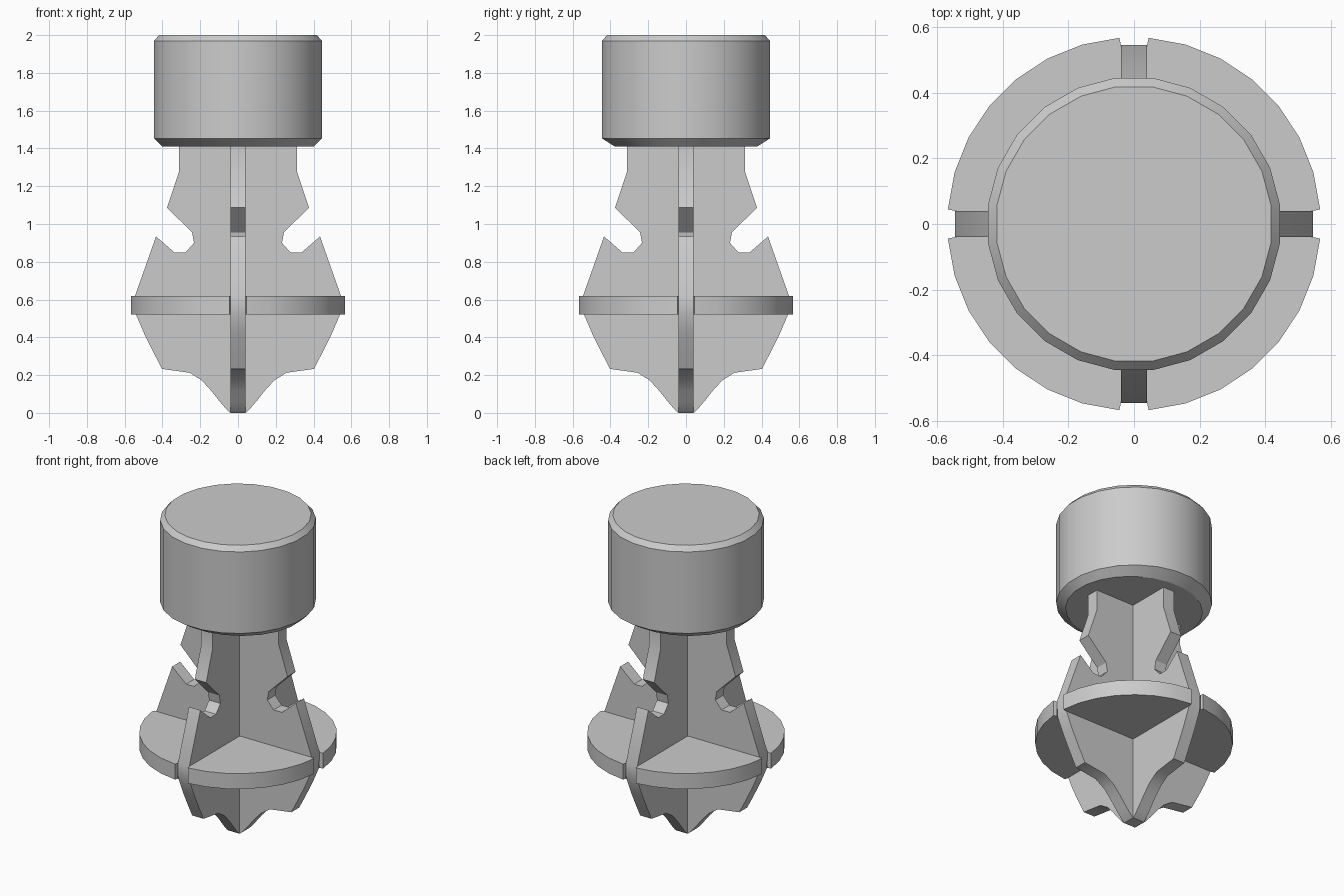
import bpy, bmesh
from math import sin, cos, pi, radians
from mathutils import Matrix

if "Cube" in bpy.data.objects:
    bpy.data.objects.remove(bpy.data.objects["Cube"])

T = 0.04  # half thickness of the fins


def finish(bm, name, angle=30):
    bmesh.ops.remove_doubles(bm, verts=bm.verts, dist=1e-5)
    bmesh.ops.recalc_face_normals(bm, faces=bm.faces)
    mesh = bpy.data.meshes.new(name)
    bm.to_mesh(mesh)
    bm.free()
    ob = bpy.data.objects.new(name, mesh)
    bpy.context.collection.objects.link(ob)
    bpy.ops.object.select_all(action='DESELECT')
    ob.select_set(True)
    bpy.context.view_layer.objects.active = ob
    bpy.ops.object.shade_smooth_by_angle(angle=radians(angle))
    return ob


def slab(bm, lower, upper, skip, turn):
    """Two matching outlines joined by side walls, turned by quarter turns."""
    m = Matrix.Rotation(turn * pi / 2, 4, 'Z')
    a, b = ([bm.verts.new(m @ Matrix.Translation(p).translation) for p in pts]
            for pts in (lower, upper))
    bm.faces.new(a[::-1])
    bm.faces.new(b)
    n = len(a)
    for i in range(n):
        if i not in skip:
            j = (i + 1) % n
            bm.faces.new((a[i], a[j], b[j], b[i]))


# Round cap with chamfered rims (rx, ry, z)
SIDES = 24
rings = [(0.404, 0.38, 1.41), (0.448, 0.448, 1.453),
         (0.448, 0.448, 1.97), (0.421, 0.421, 2.0)]
bm = bmesh.new()
loops = [[bm.verts.new((rx * cos((i + .5) * 2 * pi / SIDES),
                        ry * sin((i + .5) * 2 * pi / SIDES), z))
          for i in range(SIDES)] for rx, ry, z in rings]
for lo, hi in zip(loops, loops[1:]):
    for i in range(SIDES):
        j = (i + 1) % SIDES
        bm.faces.new((lo[i], lo[j], hi[j], hi[i]))
bm.faces.new(loops[0][::-1])
bm.faces.new(loops[-1])
finish(bm, "cap", 25)

# Four crossed fins: half outline in (distance from axis, z)
outline = [(T, 0), (.055, .012), (.095, .058), (.14, .115), (.19, .17),
           (.254, .212), (.402, .233), (.45, .325), (.497, .42), (.54, .52),
           (.545, .62), (.434, .934), (.336, .849), (.278, .849),
           (.233, .90), (.243, .955), (.376, 1.087), (.312, 1.278),
           (.312, 1.41), (T, 1.41)]
bm = bmesh.new()
n = len(outline)
for k in range(4):
    slab(bm, [(x, -T, z) for x, z in outline], [(x, T, z) for x, z in outline],
         (n - 1, n - 2), k)
bm.faces.new([bm.verts.new((x, y, 0)) for x, y in
              ((-T, -T), (T, -T), (T, T), (-T, T))])
finish(bm, "crossed_fins")

# Ring flange in four quarters between the fins
STEPS = 7
a0 = radians(4.5)
arc = [(.568 * cos(a0 + (pi / 2 - 2 * a0) * i / STEPS),
        .568 * sin(a0 + (pi / 2 - 2 * a0) * i / STEPS)) for i in range(STEPS + 1)]
quarter = [(T, T), (.545, T)] + arc + [(T, .545)]
bm = bmesh.new()
for k in range(4):
    slab(bm, [(x, y, .522) for x, y in quarter], [(x, y, .62) for x, y in quarter],
         (0, len(quarter) - 1), k)
finish(bm, "ring_flange")
